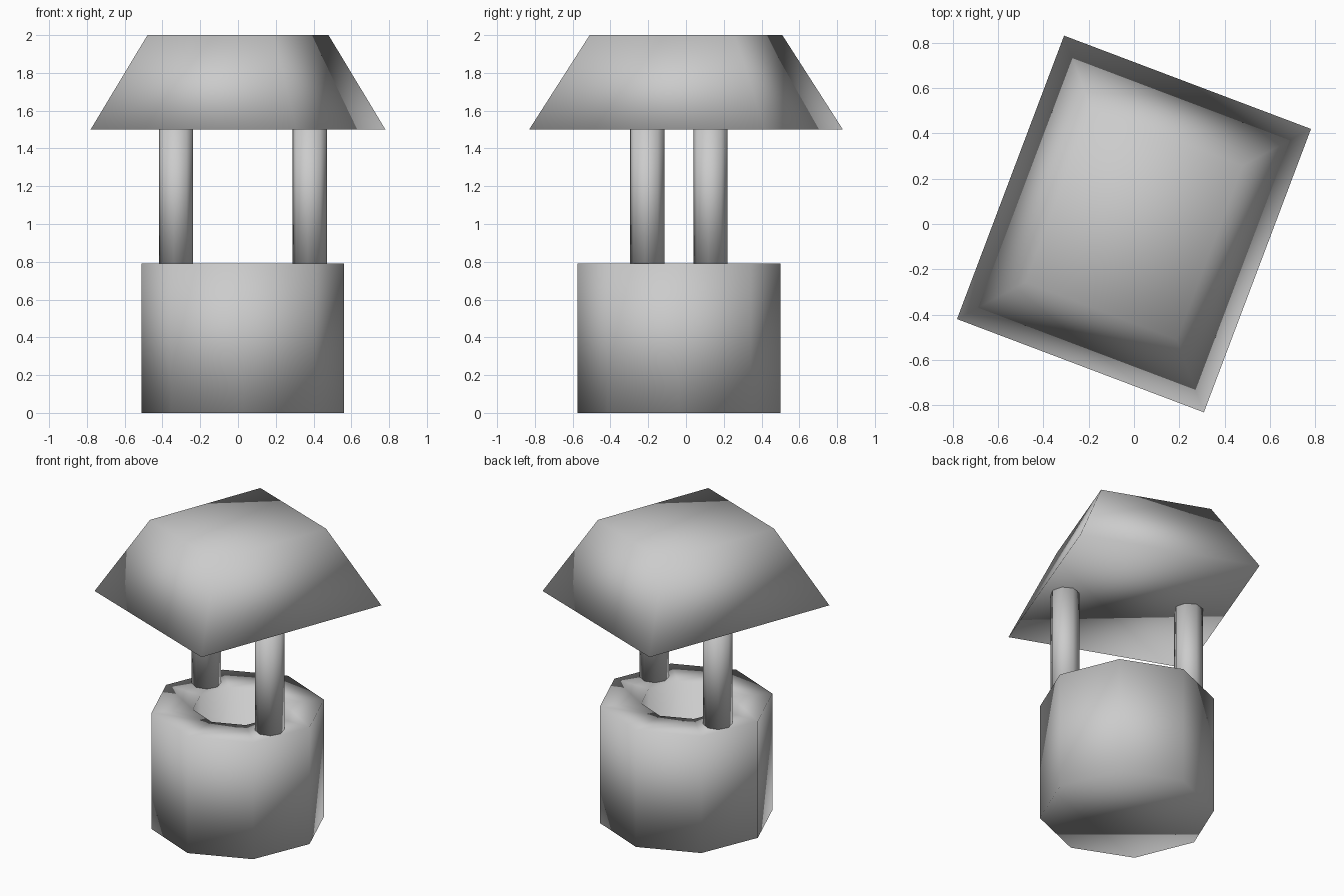
import bpy
from math import cos, sin, tau, radians

cube = bpy.data.objects.get("Cube")
if cube:
    bpy.data.objects.remove(cube, do_unlink=True)

grey = bpy.data.materials.new("stone_grey")
grey.use_nodes = True
colour = (0.6, 0.6, 0.6, 1)
grey.diffuse_color = colour
grey.node_tree.nodes["Principled BSDF"].inputs["Base Color"].default_value = colour


def ring(sx, sy, z, sides, start):
    """One horizontal loop of points."""
    return [(sx * cos(start + tau * i / sides), sy * sin(start + tau * i / sides), z)
            for i in range(sides)]


def loft(name, loops, centre=(0, 0), turn=0):
    """Closed smooth solid through a stack of equal loops."""
    n = len(loops[0])
    verts = [p for loop in loops for p in loop]
    faces = [(k * n + i, k * n + (i + 1) % n, (k + 1) * n + (i + 1) % n, (k + 1) * n + i)
             for k in range(len(loops) - 1) for i in range(n)]
    faces.append(tuple(reversed(range(n))))
    faces.append(tuple(range(len(verts) - n, len(verts))))
    mesh = bpy.data.meshes.new(name)
    mesh.from_pydata(verts, [], faces)
    mesh.polygons.foreach_set("use_smooth", [True] * len(faces))
    mesh.materials.append(grey)
    mesh.update()
    obj = bpy.data.objects.new(name, mesh)
    obj.location = (*centre, 0)
    obj.rotation_euler.z = radians(turn)
    bpy.context.collection.objects.link(obj)
    return obj


# Eight-sided well wall with a sunken shaft
profile = [(0.537, 0), (0.537, 0.79), (0.28, 0.79), (0.28, 0.2)]
loft("well_wall", [ring(r, r, z, 8, 0) for r, z in profile], (0.025, -0.037))

# Two upright posts
for name, centre in (("left_post", (0.38, -0.205)), ("right_post", (-0.328, 0.13))):
    loft(name, [ring(0.091, 0.091, z, 8, tau / 16) for z in (0.78, 1.51)], centre, 15)

# Flat-topped roof, turned about the upright axis
half_x, half_y = 0.582, 0.668


def rectangle(scale, z):
    return [(x * half_x * scale, y * half_y * scale, z)
            for x, y in ((-1, -1), (1, -1), (1, 1), (-1, 1))]


loft("roof", [rectangle(1, 1.5), rectangle(0.614, 2)], turn=-20.7)
